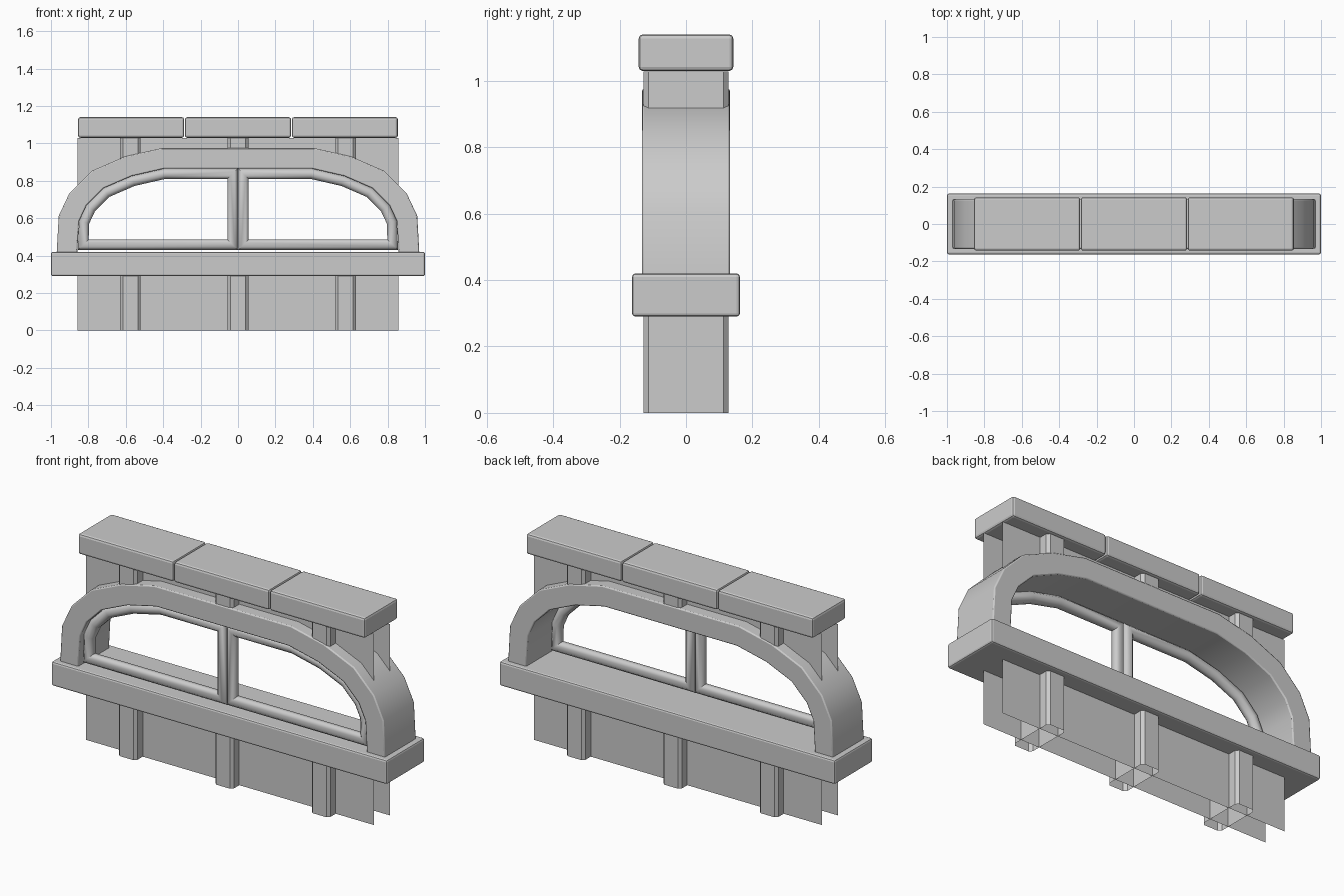
import bpy, bmesh, math
from mathutils import Vector

if "Cube" in bpy.data.objects:
    bpy.data.objects.remove(bpy.data.objects["Cube"])

# inner edge of the arch, right half, from sill to crown (x, z)
HALF = [(0.86, 0.42), (0.85, 0.585), (0.81, 0.67), (0.72, 0.76), (0.57, 0.825), (0.395, 0.865)]
ARCH = HALF + [(-x, z) for x, z in reversed(HALF)]


def offset(pts, d, closed=False):
    """Mitred offset of a counter-clockwise path, positive d moves outward."""
    v = [Vector(p) for p in pts]
    n, out = len(v), []
    for i in range(n):
        dirs = []
        if closed or i > 0:
            dirs.append((v[i] - v[i - 1]).normalized())
        if closed or i < n - 1:
            dirs.append((v[(i + 1) % n] - v[i]).normalized())
        normals = [Vector((t.y, -t.x)) for t in dirs]
        m = sum(normals, Vector((0, 0))).normalized()
        out.append(v[i] + m * d / m.dot(normals[0]))
    return [tuple(p) for p in out]


def make(name, verts, faces, bevel=0.0, smooth=False, recalc=True):
    me = bpy.data.meshes.new(name)
    me.from_pydata(verts, [], faces)
    ob = bpy.data.objects.new(name, me)
    bpy.context.collection.objects.link(ob)
    if recalc:
        bm = bmesh.new()
        bm.from_mesh(me)
        bmesh.ops.recalc_face_normals(bm, faces=bm.faces)
        bm.to_mesh(me)
        bm.free()
    if bevel:
        mod = ob.modifiers.new("bevel", 'BEVEL')
        mod.width, mod.segments = bevel, 2
        mod.limit_method, mod.angle_limit = 'ANGLE', math.radians(60)
    if smooth:
        bpy.ops.object.select_all(action='DESELECT')
        ob.select_set(True)
        bpy.context.view_layer.objects.active = ob
        bpy.ops.object.shade_smooth_by_angle(angle=math.radians(46))
    return ob


def block(name, x0, x1, hy, z0, z1, bevel):
    v = [(x, y, z) for x in (x0, x1) for y in (-hy, hy) for z in (z0, z1)]
    f = [(0, 1, 3, 2), (4, 6, 7, 5), (0, 4, 5, 1), (2, 3, 7, 6), (0, 2, 6, 4), (1, 5, 7, 3)]
    return make(name, v, f, bevel)


def post(name, cx, z0, z1):
    """Open-ended column with chamfered vertical corners."""
    hx, hy, c = 0.055, 0.1275, 0.014
    ring = [(hx, hy - c), (hx - c, hy), (c - hx, hy), (-hx, hy - c),
            (-hx, c - hy), (c - hx, -hy), (hx - c, -hy), (hx, c - hy)]
    v = [(cx + x, y, z) for z in (z0, z1) for x, y in ring]
    return make(name, v, [(i, (i + 1) % 8, 8 + (i + 1) % 8, 8 + i) for i in range(8)])


# sill and three cap stones
block("sill", -1, 1, 0.1625, 0.29, 0.42, 0.01)
for i in range(3):
    x = -0.857 + i * 0.5713
    block(f"cap_stone_{i + 1}", x + 0.002, x + 0.5693, 0.1425, 1.03, 1.14, 0.012)

# posts under the sill and between arch and cap
for i, x in enumerate((-0.575, 0, 0.575)):
    post(f"lower_post_{i + 1}", x, 0, 0.3)
    post(f"upper_post_{i + 1}", x, 0.92 if x == 0 else 0.88, 1.028)

# thin wall sheets, front and back, open around the window
mid = [(0.858, 0.69)] + offset(ARCH, 0.055)[3:-3] + [(-0.858, 0.69)]
for side, y in (("front", -0.068), ("back", 0.068)):
    v = [(x, y, z) for x in (-0.858, 0.858) for z in (0, 0.3)]
    f = [(0, 2, 3, 1)]
    for x, z in mid:
        v += [(x, y, z), (x, y, 1.03)]
    f += [(4 + 2 * i, 5 + 2 * i, 7 + 2 * i, 6 + 2 * i) for i in range(len(mid) - 1)]
    if side == "back":
        f = [t[::-1] for t in f]
    make(f"{side}_wall", v, f, recalc=False)

# arch surround
outer = offset(ARCH, 0.11)
n, hy = len(ARCH), 0.1325
v = [(x, y, z) for (ax, az), (bx, bz) in zip(ARCH, outer)
     for x, y, z in ((ax, -hy, az), (bx, -hy, bz), (bx, hy, bz), (ax, hy, az))]
for k in (0, 1, 2, 3, -4, -3, -2, -1):
    v[k] = (v[k][0], v[k][1], 0.41)
f = [(4 * i + k, 4 * i + (k + 1) % 4, 4 * i + 4 + (k + 1) % 4, 4 * i + 4 + k)
     for i in range(n - 1) for k in range(4)]
f += [(0, 1, 2, 3), tuple(range(4 * n - 4, 4 * n))]
make("arch_surround", v, f, 0.006, True)

# two rounded window frames meeting in the middle
R = 0.0275
for name, s in (("right_window_frame", 1), ("left_window_frame", -1)):
    outline = [(0.001, 0.43), (0.856, 0.43)] + HALF[1:] + [(0.001, 0.865)]
    m, v = len(outline), []
    for k in range(8):
        a = math.radians(22.5 + 45 * k)
        r = R / math.cos(math.radians(22.5))
        v += [(s * x, -0.085 + r * math.sin(a), z)
              for x, z in offset(outline, r * math.cos(a) - R, True)]
    f = [(k * m + i, k * m + (i + 1) % m, (k + 1) % 8 * m + (i + 1) % m, (k + 1) % 8 * m + i)
         for k in range(8) for i in range(m)]
    make(name, v, f, smooth=True)
